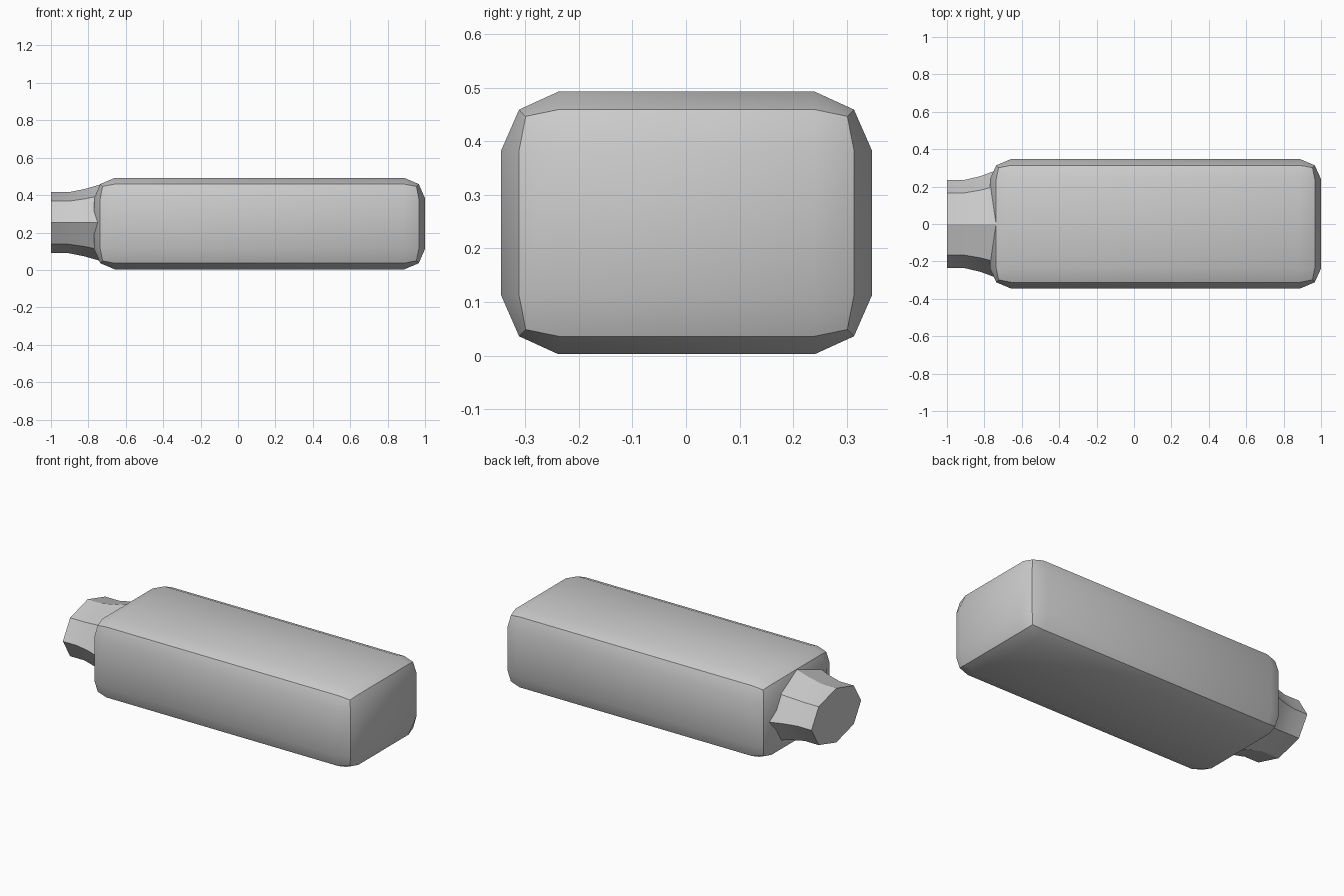
import bpy, bmesh
from math import radians, cos, sin, pi
from itertools import product

if "Cube" in bpy.data.objects:
    bpy.data.objects.remove(bpy.data.objects["Cube"])


def finish(bm, name, angle):
    bmesh.ops.recalc_face_normals(bm, faces=bm.faces[:])
    me = bpy.data.meshes.new(name)
    bm.to_mesh(me)
    bm.free()
    ob = bpy.data.objects.new(name, me)
    bpy.context.collection.objects.link(ob)
    bpy.ops.object.select_all(action='DESELECT')
    ob.select_set(True)
    bpy.context.view_layer.objects.active = ob
    bpy.ops.object.shade_smooth_by_angle(angle=radians(angle))
    return ob


# Body: box of 3x3 panels per side, pillowed so faces bulge past the edges
CENTRE = (0.115, 0.001, 0.2475)
HALF = (0.885, 0.346, 0.245)
INNER = (0.773, 0.239, 0.135)
INSET = (0, 0, 0.0335, 0.046)   # pull-in for face, edge and corner points

bm = bmesh.new()
grid = {}
for idx in product(range(4), repeat=3):
    outer = sum(i in (0, 3) for i in idx)
    if outer == 0:
        continue
    co = []
    for a, i in enumerate(idx):
        sign = -1 if i < 2 else 1
        size = HALF[a] - INSET[outer] if i in (0, 3) else INNER[a]
        co.append(CENTRE[a] + sign * size)
    grid[idx] = bm.verts.new(co)
for axis, side, u, v in product(range(3), (0, 3), range(3), range(3)):
    quad = []
    for du, dv in ((0, 0), (1, 0), (1, 1), (0, 1)):
        idx = [u + du, v + dv]
        idx.insert(axis, side)
        quad.append(grid[tuple(idx)])
    bm.faces.new(quad)
finish(bm, "body", 35)

# Neck: flattened octagon that flares into the body
PROFILE = [(-1.0, 0.236, 0.163), (-0.905, 0.236, 0.163),
           (-0.82, 0.256, 0.180), (-0.72, 0.293, 0.209)]
bm = bmesh.new()
rings = [[bm.verts.new((x, ry * cos(k * pi / 4), 0.2525 + rz * sin(k * pi / 4)))
          for k in range(8)] for x, ry, rz in PROFILE]
for a, b in zip(rings, rings[1:]):
    for k in range(8):
        n = (k + 1) % 8
        bm.faces.new((a[k], a[n], b[n], b[k]))
bm.faces.new(rings[0])
bm.faces.new(rings[-1])
finish(bm, "neck", 25)
